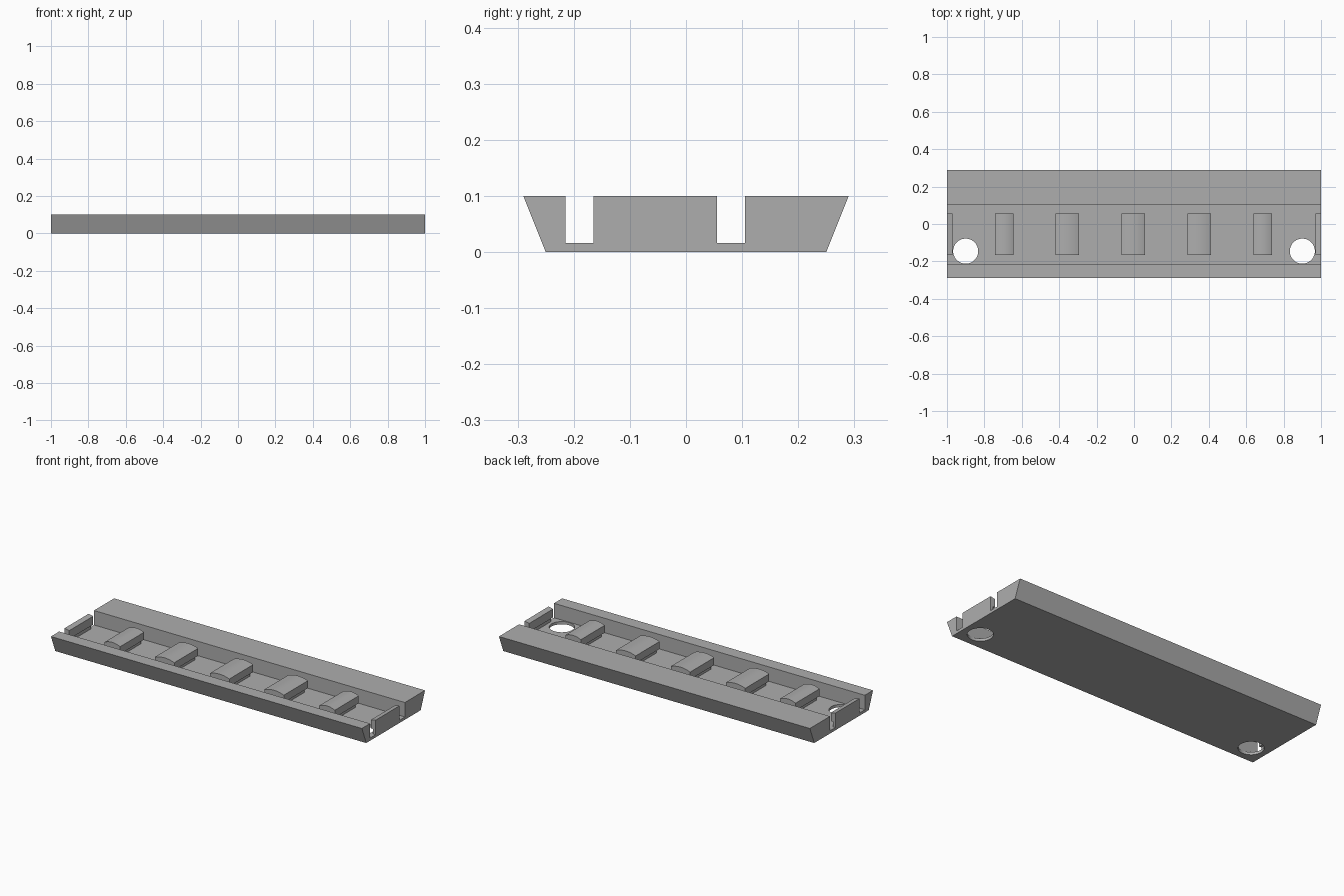
import bpy, bmesh, math

cube = bpy.data.objects.get("Cube")
if cube:
    bpy.data.objects.remove(cube, do_unlink=True)

grey = bpy.data.materials.new("plain grey")
grey.use_nodes = True
grey.diffuse_color = (0.42, 0.42, 0.42, 1)
grey.node_tree.nodes["Principled BSDF"].inputs["Base Color"].default_value = grey.diffuse_color

FLOOR, TOP = 0.016, 0.1
PAD_FRONT, PAD_BACK = -0.165, 0.055


def prism(name, profile, to_3d, start, end):
    """Extrude a closed 2D profile from start to end; to_3d maps (u, v, depth) to a point."""
    bm = bmesh.new()
    face = bm.faces.new([bm.verts.new(to_3d(u, v, start)) for u, v in profile])
    offset = [b - a for a, b in zip(to_3d(0, 0, start), to_3d(0, 0, end))]
    grown = bmesh.ops.extrude_face_region(bm, geom=[face], use_keep_orig=True)
    moved = [g for g in grown["geom"] if isinstance(g, bmesh.types.BMVert)]
    bmesh.ops.translate(bm, verts=moved, vec=offset)
    bmesh.ops.recalc_face_normals(bm, faces=bm.faces)
    mesh = bpy.data.meshes.new(name)
    bm.to_mesh(mesh)
    bm.free()
    mesh.materials.append(grey)
    obj = bpy.data.objects.new(name, mesh)
    bpy.context.collection.objects.link(obj)
    return obj


def activate(obj):
    bpy.ops.object.select_all(action="DESELECT")
    obj.select_set(True)
    bpy.context.view_layer.objects.active = obj


def along_x(u, v, d):
    return (d, u, v)


def along_y(u, v, d):
    return (u, d, v)


# Channel: flared sides, narrow front wall, wide back wall
channel = prism("channel", [
    (-0.25, 0), (0.25, 0), (0.29, TOP), (0.105, TOP), (0.105, FLOOR),
    (-0.215, FLOOR), (-0.215, TOP), (-0.29, TOP)], along_x, -1, 1)

# Round holes through the floor at both ends
for side in (-1, 1):
    bpy.ops.mesh.primitive_cylinder_add(vertices=48, radius=0.067, depth=0.1,
                                        location=(side * 0.9, -0.145, 0))
    cutter = bpy.context.object
    cutter.name = "hole_cutter"
    cutter.hide_render = True
    cut = channel.modifiers.new("hole", "BOOLEAN")
    cut.object = cutter
    cut.operation = "DIFFERENCE"
    cut.solver = "EXACT"
    activate(channel)
    bpy.ops.object.modifier_apply(modifier=cut.name)
    bpy.data.objects.remove(cutter, do_unlink=True)
activate(channel)
bpy.ops.object.shade_smooth_by_angle(angle=math.radians(30))

# Pads: arched cap on a narrower stem
CAP, INSET, RISE = 0.045, 0.02, 0.012
for i, (x, width) in enumerate([(-0.693, 0.1), (-0.357, 0.125), (-0.003, 0.125),
                                (0.348, 0.125), (0.688, 0.1)]):
    h = width / 2
    s = h - INSET
    arch = [(x + h * t / 6, TOP - RISE * (t / 6) ** 2) for t in range(6, -7, -1)]
    profile = [(x - s, FLOOR), (x + s, FLOOR), (x + s, CAP), (x + h, CAP)]
    profile += arch + [(x - h, CAP), (x - s, CAP)]
    pad = prism(f"pad_{i + 1}", profile, along_y, PAD_FRONT, PAD_BACK)
    activate(pad)
    bpy.ops.object.shade_smooth_by_angle(angle=math.radians(30))

# End stops: thin upright plates with the same undercut on the inside
for side, name in ((-1, "right_end_stop"), (1, "left_end_stop")):
    stop = [(1, FLOOR), (1, TOP), (0.97, TOP - 0.006), (0.97, CAP),
            (0.985, CAP), (0.985, FLOOR)]
    prism(name, [(side * x, z) for x, z in stop], along_y, PAD_FRONT, PAD_BACK)
